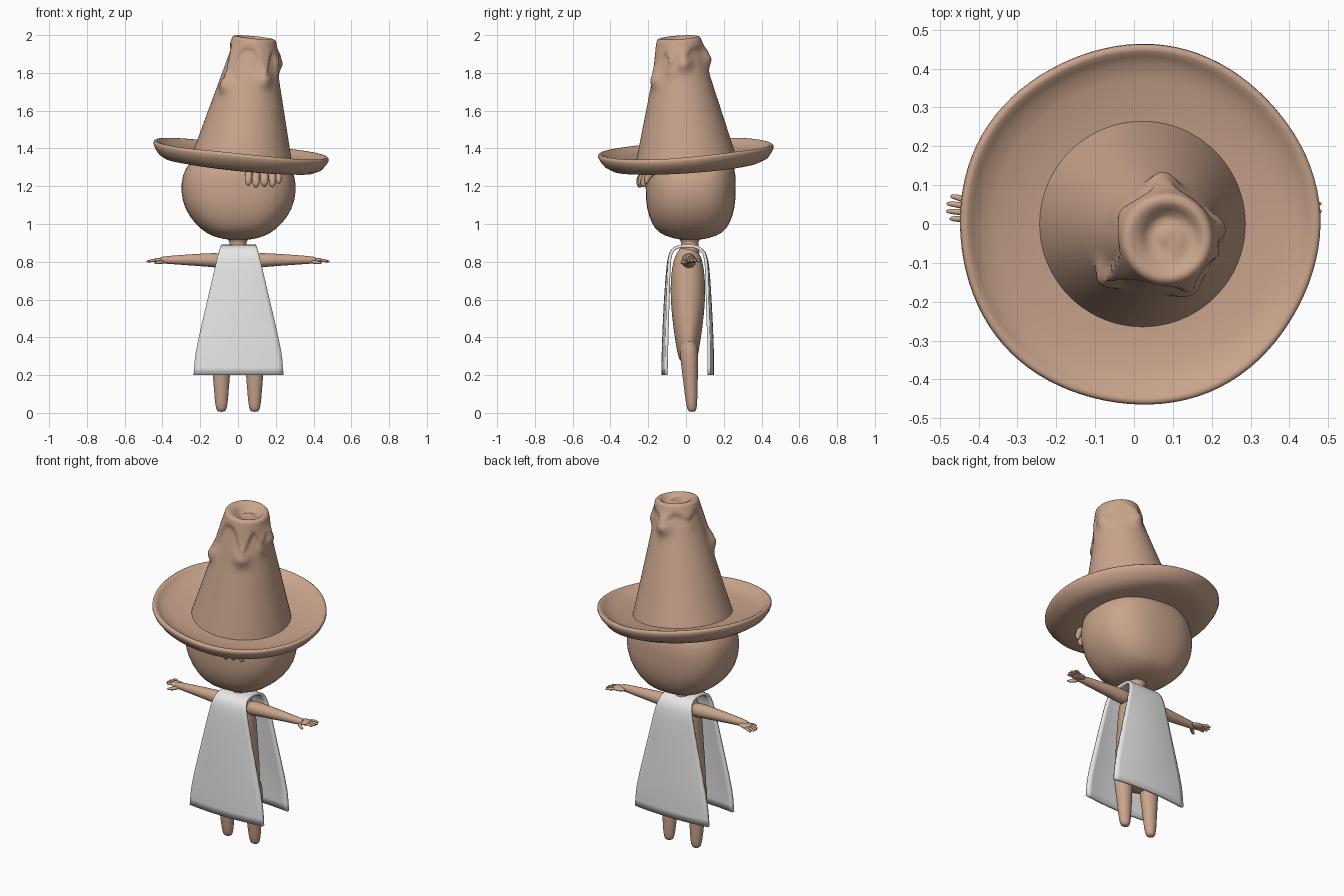
import bpy, bmesh, math
from mathutils import Vector

cube = bpy.data.objects.get("Cube")
if cube:
    bpy.data.objects.remove(cube, do_unlink=True)


def material(name, rgb):
    m = bpy.data.materials.new(name)
    m.use_nodes = True
    m.diffuse_color = (*rgb, 1)
    m.node_tree.nodes["Principled BSDF"].inputs["Base Color"].default_value = (*rgb, 1)
    return m


CLAY = material("warm clay", (0.59, 0.375, 0.265))
CLOTH = material("pale cloth", (0.8, 0.8, 0.8))


def loft(name, rings, mat, closed=True, subdiv=0, angle=60):
    """Skin a list of equally long point rings; closed rings also get caps."""
    bm = bmesh.new()
    rows = [[bm.verts.new(p) for p in ring] for ring in rings]
    n = len(rows[0])
    for a, b in zip(rows, rows[1:]):
        for i in range(n if closed else n - 1):
            j = (i + 1) % n
            bm.faces.new((a[i], a[j], b[j], b[i]))
    if closed:
        bm.faces.new(rows[0][::-1])
        bm.faces.new(rows[-1])
    bmesh.ops.recalc_face_normals(bm, faces=bm.faces)
    mesh = bpy.data.meshes.new(name)
    bm.to_mesh(mesh)
    bm.free()
    mesh.materials.append(mat)
    ob = bpy.data.objects.new(name, mesh)
    bpy.context.collection.objects.link(ob)
    if subdiv:
        smooth = ob.modifiers.new("smooth", "SUBSURF")
        smooth.levels = smooth.render_levels = subdiv
        smooth.boundary_smooth = "PRESERVE_CORNERS"
    bpy.ops.object.select_all(action="DESELECT")
    bpy.context.view_layer.objects.active = ob
    ob.select_set(True)
    bpy.ops.object.shade_smooth_by_angle(angle=math.radians(angle))
    return ob


def oval(cx, cy, z, rx, ry, n=24, power=1.0):
    """Horizontal oval ring; power under 1 makes it squarer."""
    pts = []
    for k in range(n):
        c, s = math.cos(math.tau * k / n), math.sin(math.tau * k / n)
        pts.append(Vector((cx + rx * math.copysign(abs(c) ** power, c),
                           cy + ry * math.copysign(abs(s) ** power, s), z)))
    return pts


def tube(name, path, mat, n=12, flat=1.0):
    """Tapered limb through (x, y, z, radius) points, with vertical flattening."""
    pts = [Vector(p[:3]) for p in path]
    whole = (pts[-1] - pts[0]).normalized()
    up = Vector((0, 0, 1)) if abs(whole.z) < 0.6 else Vector((1, 0, 0))
    rings = []
    for i, p in enumerate(path):
        t = (pts[min(i + 1, len(pts) - 1)] - pts[max(i - 1, 0)]).normalized()
        u = t.cross(up).normalized()
        v = u.cross(t)
        rings.append([pts[i] + p[3] * (math.cos(a) * u + flat * math.sin(a) * v)
                      for a in (math.tau * k / n for k in range(n))])
    return loft(name, rings, mat, subdiv=1)


# Head, a rounded box that narrows to the neck
head = [(0.915, .04, .04), (0.925, .11, .10), (0.95, .17, .17), (1.0, .232, .207),
        (1.08, .287, .235), (1.17, .308, .24), (1.26, .3, .24), (1.33, .262, .225),
        (1.38, .18, .15), (1.40, .04, .04)]
loft("head", [oval(0.003, 0.025, z, rx, ry, 32, 0.8) for z, rx, ry in head], CLAY, subdiv=1)
tube("neck", [(0, .02, z, r) for z, r in ((.82, .06), (.88, .05), (.905, .045), (.925, .06), (.96, .1))], CLAY)

# Torso and legs
torso = [(.265, .03, .03), (.285, .11, .05), (.35, .135, .062), (.45, .125, .078),
         (.6, .105, .094), (.72, .095, .092), (.82, .085, .077), (.87, .05, .045), (.885, .02, .02)]
loft("torso", [oval(0, .01, z, rx, ry) for z, rx, ry in torso], CLAY, subdiv=1)
for side, name in ((1, "left"), (-1, "right")):
    leg = [(.005, .018), (.02, .03), (.08, .037), (.2, .046), (.3, .056), (.4, .05)]
    loft(name + "_leg", [oval(side * .088, .032 - z * .05, z, r, r * .9, 16) for z, r in leg],
         CLAY, subdiv=1)
    # Arm, flat hand and fingers
    arm = [(.05, .80, .04), (.1, .808, .041), (.18, .81, .036), (.3, .81, .027), (.38, .81, .021), (.42, .808, .017)]
    tube(name + "_arm", [(side * x, .015, z, r) for x, z, r in arm], CLAY)
    palm = [(.37, .014), (.39, .026), (.42, .034), (.44, .03), (.446, .01)]
    tube(name + "_palm", [(side * x, .03, .807, r) for x, r in palm], CLAY, flat=.45)
    for k in range(4):
        y = .012 + .019 * k
        tip = .47 + .01 * math.sin(k * 1.1)
        tube(name + "_finger_%d" % (k + 1),
             [(side * .42, .01 + y * .6, .807, .009), (side * .45, y, .808, .009),
              (side * tip, y + .002, .802, .007), (side * (tip + .005), y + .002, .801, .002)],
             CLAY, n=8)
    tube(name + "_thumb", [(side * .39, .01, .80, .012), (side * .415, -.014, .797, .011),
                           (side * .435, -.025, .794, .008), (side * .442, -.028, .793, .002)], CLAY, n=8)

# Tabard, one strip of cloth over the shoulders: y, z, half width
strip = [(-.105, .2, .237), (-.104, .28, .232), (-.102, .36, .22), (-.095, .6, .163),
         (-.09, .78, .122), (-.083, .85, .105), (-.055, .88, .092), (0, .884, .09), (.06, .883, .092),
         (.1, .85, .105), (.11, .78, .122), (.112, .6, .163), (.122, .36, .22), (.122, .28, .232), (.122, .2, .237)]
rows = []
for y, z, w in strip:
    bulge = math.copysign(.018, y) * min(1, abs(y) / .1) * min(1, (.9 - z) * 3)
    rows.append([Vector((.003 + w * t / 4, y + bulge * (1 - (t / 4) ** 2), z)) for t in range(-4, 5)])
tabard = loft("tabard", rows, CLOTH, closed=False, subdiv=1)
cloth = tabard.modifiers.new("thickness", "SOLIDIFY")
cloth.thickness, cloth.offset = .016, 0


def tilt(r, a, h, shift=0):
    """Point of the leaning hat from radius, angle and height above the rim."""
    x, y = r * math.cos(a) + shift, r * math.sin(a)
    return Vector((.015 + x + .1 * h, y - .06 * h - .003, 1.395 + h - .1 * x + .065 * y))


# Hat brim, a shallow dish with a rolled and slightly uneven rim
brim = [(.05, -.085), (.2, -.09), (.33, -.094), (.39, -.088), (.43, -.067), (.455, -.035), (.464, -.015),
        (.463, -.003), (.455, .003), (.445, .001), (.432, -.01), (.41, -.024), (.37, -.036),
        (.3, -.045), (.25, -.05), (.05, -.052)]
N = 96
loft("hat_brim", [[tilt(r + .003 * math.sin(5 * a + 1) * (r > .4), a,
                        h + .004 * math.sin(3 * a) * (r > .4))
                   for a in (math.tau * k / N for k in range(N))] for r, h in brim], CLAY)

# Hat cone with melted runs: angle in degrees, run length, width, swelling
runs = [(8, .035, .30, .034), (90, .035, .30, .036), (150, .03, .3, .006), (-62, .12, .27, .027),
        (221, .17, .22, .034), (-20, .07, .2, .012)]


def ease(t):
    t = max(0, min(1, t))
    return t * t * (3 - 2 * t)


def wax(a, h):
    low, swell = .52, 0
    for deg, length, width, amount in runs:
        d = (a - math.radians(deg) + math.pi) % math.tau - math.pi
        g = math.exp(-(d / width) ** 2)
        low -= length * g
        swell += amount * g * math.exp(-((h - (.51 - length)) / .045) ** 2)
    return .016 * ease((h - low) / .04) + swell


rings = []
for k in range(49):
    h = -.06 + .635 * k / 48
    rings.append([tilt(.252 - .26 * h + wax(a, h), a, h, .012)
                  for a in (math.tau * i / N for i in range(N))])
# Rounded lip and sunken, swirled top
for r, h in ((.116, .584), (.109, .591), (.099, .594), (.088, .59), (.076, .58), (.06, .57),
             (.045, .565), (.03, .567), (.015, .57), (.004, .571)):
    rings.append([tilt(r, a, h + .008 * math.sin(a + r * 60) * (.02 < r < .08), .012)
                  for a in (math.tau * i / N for i in range(N))])
loft("hat_cone", rings, CLAY)

# Curled locks under the brim
for k, (x, z, r) in enumerate(((.055, 1.215, .021), (.095, 1.205, .022), (.14, 1.21, .024),
                               (.182, 1.207, .021), (.215, 1.225, .018))):
    y = -.235 + .04 * (k / 4) ** 2
    tube("lock_%d" % (k + 1), [(.13 + (x - .13) * .8, y + .045, 1.29, r), (x, y + .005, 1.265, r),
                               (x, y - .01, z + .02, r), (x, y - .014, z, r * .8),
                               (x, y - .014, z - .014, r * .25)], CLAY, n=10)
